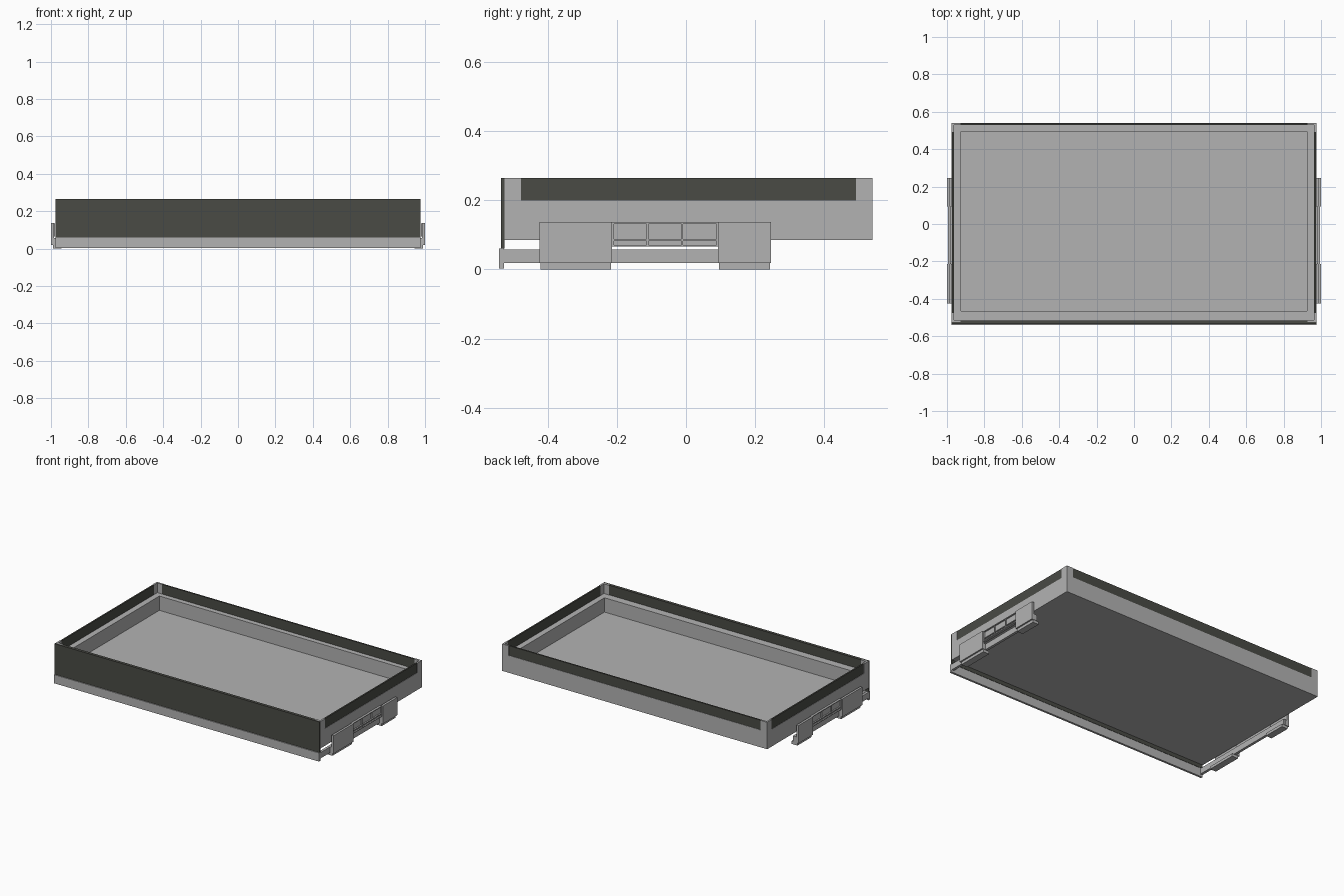
import bpy
import bmesh

cube = bpy.data.objects.get("Cube")
if cube:
    bpy.data.objects.remove(cube, do_unlink=True)


def material(name, colour):
    m = bpy.data.materials.new(name)
    m.use_nodes = True
    m.diffuse_color = (*colour, 1)
    m.node_tree.nodes["Principled BSDF"].inputs["Base Color"].default_value = (*colour, 1)
    return m


GREY = material("light grey", (0.45, 0.45, 0.45))
DARK = material("dark olive grey", (0.068, 0.07, 0.06))


def finish(name, bm, mat):
    bmesh.ops.recalc_face_normals(bm, faces=bm.faces)
    mesh = bpy.data.meshes.new(name)
    bm.to_mesh(mesh)
    bm.free()
    mesh.materials.append(mat)
    obj = bpy.data.objects.new(name, mesh)
    bpy.context.collection.objects.link(obj)
    return obj


def boxes(name, spans, mat):
    """One object from boxes given as (x0, x1, y0, y1, z0, z1)."""
    bm = bmesh.new()
    for x0, x1, y0, y1, z0, z1 in spans:
        verts = bmesh.ops.create_cube(bm, size=1)["verts"]
        for v in verts:
            v.co = ((x0 + x1) / 2 + v.co.x * (x1 - x0),
                    (y0 + y1) / 2 + v.co.y * (y1 - y0),
                    (z0 + z1) / 2 + v.co.z * (z1 - z0))
    return finish(name, bm, mat)


def mirrored(span, side):
    x0, x1, *rest = span
    return (x0, x1, *rest) if side > 0 else (-x1, -x0, *rest)


# Tray dimensions
W, FRONT, BACK = 0.975, -0.525, 0.54
BASE, LEDGE, TOP = 0.085, 0.2, 0.264
LIP, POST = 0.012, 0.048

# Tray body: rectangular loops from the underside up to the ledge and down to the floor
bm = bmesh.new()
loops = []
for x, y0, y1, z in ((W, FRONT, BACK, BASE), (W, FRONT, BACK, LEDGE),
                     (0.925, -0.465, 0.495, LEDGE), (0.925, -0.465, 0.495, 0.105)):
    loops.append([bm.verts.new(c) for c in ((-x, y0, z), (x, y0, z), (x, y1, z), (-x, y1, z))])
for a, b in zip(loops, loops[1:]):
    for i in range(4):
        j = (i + 1) % 4
        bm.faces.new((a[i], a[j], b[j], b[i]))
bm.faces.new(loops[0])
bm.faces.new(loops[-1])
finish("tray_body", bm, GREY)

# Corner posts, L-shaped in plan
posts = []
for side in (1, -1):
    for y, d in ((FRONT, 1), (BACK, -1)):
        ya, yb = sorted((y, y + d * POST))
        yc, yd = sorted((y, y + d * LIP))
        posts.append(mirrored((W - LIP, W, ya, yb, LEDGE, TOP), side))
        posts.append(mirrored((W - POST, W - LIP, yc, yd, LEDGE, TOP), side))
boxes("corner_posts", posts, GREY)

# Dark rim strips between the posts
rim = [mirrored((W - LIP, W - 0.002, FRONT + POST, BACK - POST, LEDGE, TOP), s) for s in (1, -1)]
for y in (FRONT, BACK - LIP):
    rim.append((POST - W, W - POST, y, y + LIP - 0.002, LEDGE, TOP))
boxes("rim_strips", rim, DARK)

# Front panel and the rail below it
boxes("front_panel", [(-W, W, -0.535, FRONT, 0.06, TOP)], DARK)
boxes("front_rail", [(-W, W, -0.541, -0.527, 0.003, 0.06)], GREY)

for side, label in ((1, "left"), (-1, "right")):
    # Side rail running back under the tray
    boxes(label + "_side_rail", [mirrored((0.958, W, -0.53, 0.245, 0.018, 0.057), side)], GREY)
    # Two bracket plates, each with a foot turned inwards
    plates = []
    for y0, y1 in ((-0.424, -0.214), (0.093, 0.246)):
        plates.append((0.985, 1.0, y0, y1, 0.018, 0.137))
        plates.append((0.945, 0.99, y0 + 0.003, y1 - 0.003, 0.0, 0.018))
        plates.append((0.97, 0.987, y0, y1, 0.018, 0.057))
    boxes(label + "_bracket_plates", [mirrored(p, side) for p in plates], GREY)
    # Recessed panel with a grid of ribs between the plates
    grid = [(0.978, 0.985, -0.214, 0.093, 0.066, 0.135)]
    for z in (0.066, 0.083, 0.131):
        grid.append((0.982, 0.994, -0.214, 0.093, z, z + 0.005))
    for y in (-0.214, -0.114, -0.013, 0.088):
        grid.append((0.982, 0.993, y, y + 0.005, 0.066, 0.135))
    boxes(label + "_bracket_grid", [mirrored(g, side) for g in grid], GREY)
